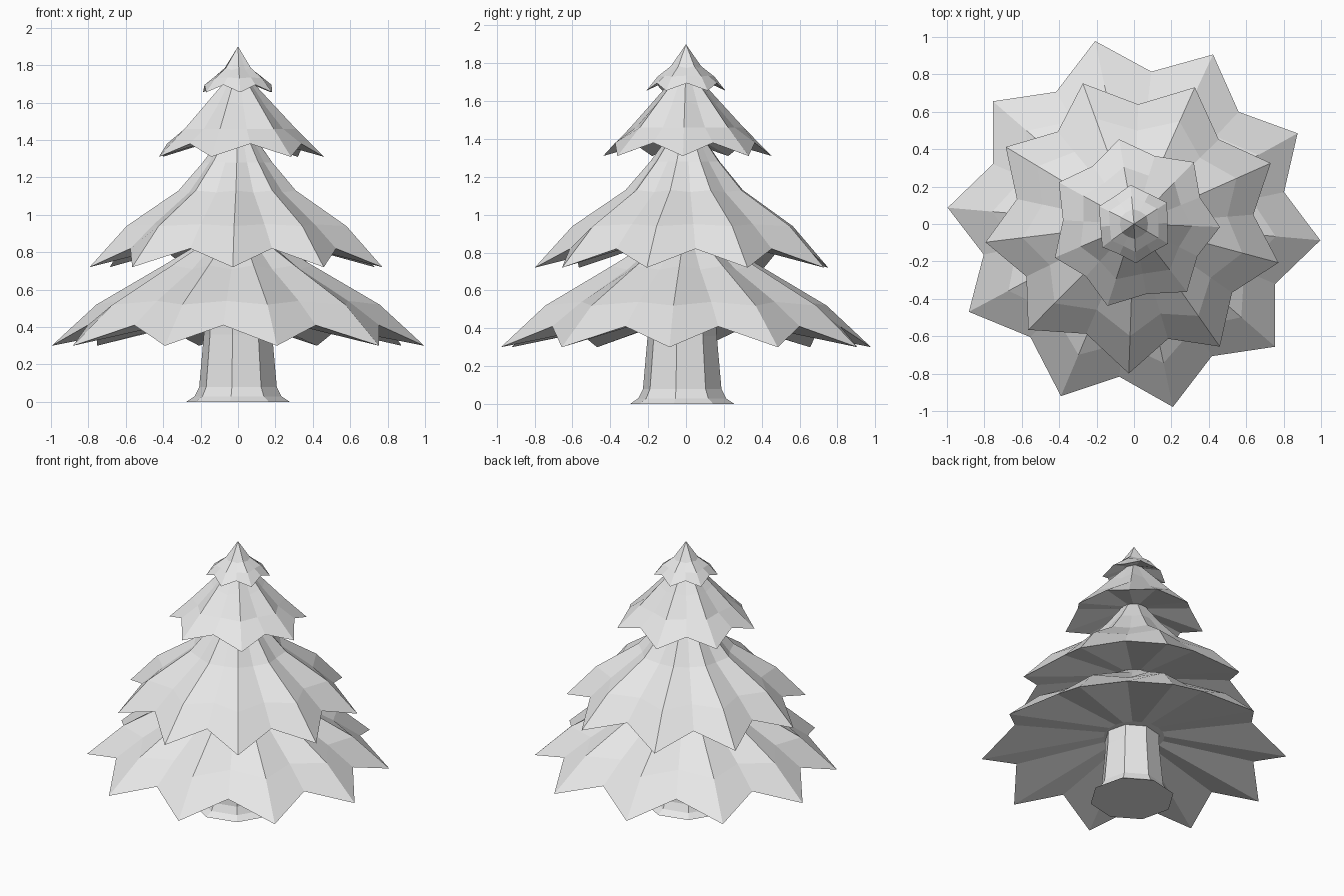
import bpy
import bmesh
from math import cos, sin, radians

default_cube = bpy.data.objects.get("Cube")
if default_cube:
    bpy.data.objects.remove(default_cube, do_unlink=True)


def make_material(name, colour):
    mat = bpy.data.materials.new(name)
    mat.use_nodes = True
    mat.diffuse_color = colour
    mat.node_tree.nodes["Principled BSDF"].inputs["Base Color"].default_value = colour
    return mat


grey = make_material("light grey", (0.8, 0.8, 0.8, 1))


def loft(name, rings, center=(0, 0)):
    """Join closed rings of (radius, degrees, height) points into a solid."""
    bm = bmesh.new()
    loops = []
    for ring in rings:
        loops.append([bm.verts.new((center[0] + r * cos(radians(a)),
                                    center[1] + r * sin(radians(a)), z))
                      for r, a, z in ring])
    count = len(loops[0])
    for low, high in zip(loops, loops[1:]):
        for i in range(count):
            j = (i + 1) % count
            bm.faces.new((low[i], low[j], high[j], high[i]))
    bm.faces.new(loops[0][::-1])
    bm.faces.new(loops[-1])
    bmesh.ops.remove_doubles(bm, verts=bm.verts, dist=0.0005)
    bmesh.ops.recalc_face_normals(bm, faces=bm.faces)
    mesh = bpy.data.meshes.new(name)
    bm.to_mesh(mesh)
    bm.free()
    mesh.materials.append(grey)
    obj = bpy.data.objects.new(name, mesh)
    bpy.context.collection.objects.link(obj)
    return obj


def branch_tier(name, tips, profile):
    """Star-shaped skirt: ridges run to the tips, valleys lie between them."""
    rings = []
    for ridge_r, ridge_z, valley_r, valley_z in profile:
        ring = []
        for i, angle in enumerate(tips):
            following = tips[i + 1] if i + 1 < len(tips) else tips[0] + 360
            ring.append((ridge_r, angle, ridge_z))
            ring.append((valley_r, (angle + following) / 2, valley_z))
        rings.append(ring)
    loft(name, rings)


# Trunk with a flared foot
trunk_profile = [(0.28, 0), (0.235, 0.03), (0.21, 0.08), (0.185, 0.36), (0.18, 0.5)]
loft("trunk", [[(r, 45 * i - 9, z) for i in range(8)] for r, z in trunk_profile],
     center=(0, -0.02))

# Four skirts of branches, each from the underside up to its top
branch_tier("bottom_branches",
            [-5, 29, 65, 102, 139, 175, 208, 247, 282, 319],
            [(0.2, 0.46, 0.2, 0.46),
             (1.0, 0.3, 0.82, 0.41),
             (0.76, 0.52, 0.64, 0.54),
             (0.4, 0.73, 0.36, 0.71),
             (0.25, 0.82, 0.22, 0.82),
             (0.13, 0.9, 0.13, 0.9)])

branch_tier("lower_middle_branches",
            [24, 66, 110, 149, 187, 225, 268, 305, 345],
            [(0.13, 0.89, 0.13, 0.89),
             (0.8, 0.72, 0.64, 0.82),
             (0.6, 0.94, 0.5, 0.95),
             (0.32, 1.13, 0.29, 1.12),
             (0.19, 1.28, 0.17, 1.28),
             (0.08, 1.43, 0.08, 1.43)])

branch_tier("upper_middle_branches",
            [-2, 46, 100, 151, 203, 252, 308],
            [(0.08, 1.42, 0.08, 1.42),
             (0.46, 1.31, 0.38, 1.38),
             (0.31, 1.46, 0.27, 1.46),
             (0.18, 1.6, 0.165, 1.58),
             (0.05, 1.74, 0.05, 1.74)])

branch_tier("top_branches",
            [33, 95, 153, 216, 273, 330],
            [(0.05, 1.73, 0.05, 1.73),
             (0.21, 1.655, 0.18, 1.695),
             (0.15, 1.73, 0.13, 1.735),
             (0.08, 1.785, 0.075, 1.775),
             (0, 1.9, 0, 1.9)])
